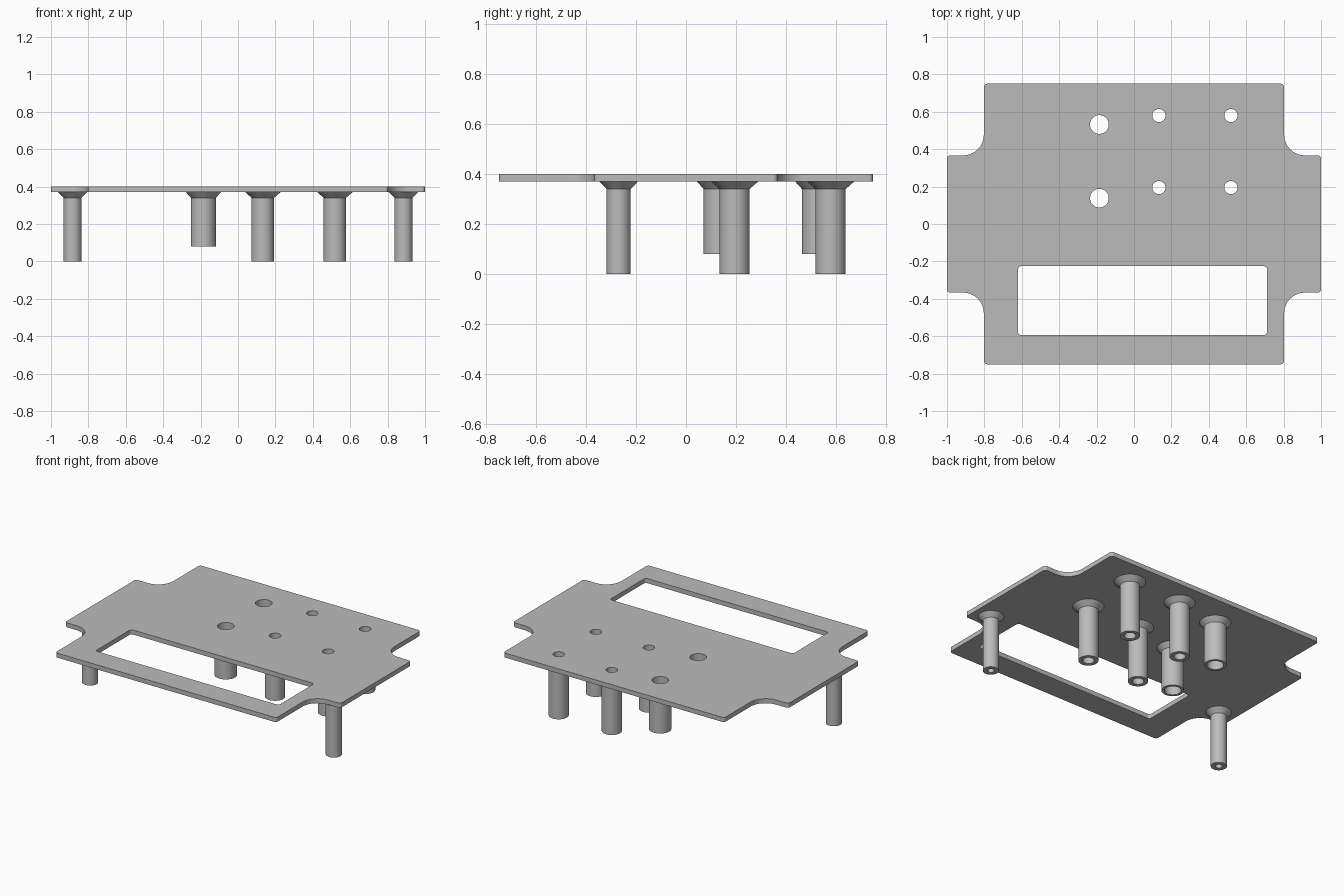
import bpy, bmesh, math
from mathutils import Vector

if "Cube" in bpy.data.objects:
    bpy.data.objects.remove(bpy.data.objects["Cube"])

Z_UNDER, Z_TOP = 0.37, 0.40
gray = bpy.data.materials.new("plain gray")
gray.diffuse_color = (0.5, 0.5, 0.5, 1)
gray.use_nodes = True
gray.node_tree.nodes["Principled BSDF"].inputs["Base Color"].default_value = gray.diffuse_color


def finish(ob):
    ob.data.materials.clear()
    ob.data.materials.append(gray)
    bpy.ops.object.select_all(action='DESELECT')
    ob.select_set(True)
    bpy.context.view_layer.objects.active = ob
    bpy.ops.object.shade_smooth_by_angle(angle=math.radians(30))


def rounded(corners, steps=12):
    """Polygon of (x, y, radius) corners with every corner filleted."""
    out, n = [], len(corners)
    for i, (x, y, r) in enumerate(corners):
        p = Vector((x, y))
        a = (Vector(corners[i - 1][:2]) - p).normalized()
        b = (Vector(corners[(i + 1) % n][:2]) - p).normalized()
        c = p + (a + b) * r                       # arc centre, right angles
        for k in range(steps + 1):
            t = k / steps * math.pi / 2
            out.append(c - b * r * math.cos(t) - a * r * math.sin(t))
    return out


def circle(x, y, r, n=48):
    return [Vector((x + r * math.cos(2 * math.pi * i / n),
                    y + r * math.sin(2 * math.pi * i / n))) for i in range(n)]


# Posts: name, x, y, shaft radius, hole radius, flare radius, bottom z, through hole
posts = []
for y in (0.195, 0.58):
    posts.append(("wide_post", -0.185, y, 0.067, 0.05, 0.094, 0.08, True))
    for x in (0.133, 0.518):
        posts.append(("screw_post", x, y, 0.06, 0.035, 0.094, 0.0, True))
posts[0] = ("wide_post", -0.185, 0.138) + posts[0][3:]
posts[3] = ("wide_post", -0.185, 0.532) + posts[3][3:]
for x in (-0.885, 0.885):
    posts.append(("side_post", x, -0.27, 0.048, 0.02, 0.077, 0.0, False))

# Plate: outline with side tabs and filleted inner corners
R, F = 0.018, 0.11
W, T, H = 0.803, 0.367, 0.75
outline = rounded([(W, -H, R), (W, -T, F), (1, -T, R), (1, T, R), (W, T, F), (W, H, R),
                   (-W, H, R), (-W, T, F), (-1, T, R), (-1, -T, R), (-W, -T, F), (-W, -H, R)])
window = rounded([(-0.62, -0.594, R), (0.711, -0.594, R), (0.711, -0.225, R), (-0.62, -0.225, R)])
loops = [outline, window] + [circle(p[1], p[2], p[4]) for p in posts if p[7]]

curve = bpy.data.curves.new("plate", 'CURVE')
curve.dimensions = '2D'
curve.fill_mode = 'BOTH'
curve.extrude = (Z_TOP - Z_UNDER) / 2
for pts in loops:
    s = curve.splines.new('POLY')
    s.points.add(len(pts) - 1)
    for q, v in zip(s.points, pts):
        q.co = (v.x, v.y, 0, 1)
    s.use_cyclic_u = True
plate = bpy.data.objects.new("plate", curve)
plate.location.z = (Z_TOP + Z_UNDER) / 2
bpy.context.collection.objects.link(plate)
plate.select_set(True)
bpy.context.view_layer.objects.active = plate
bpy.ops.object.convert(target='MESH')
plate = bpy.context.view_layer.objects.active
bm = bmesh.new()
bm.from_mesh(plate.data)
bmesh.ops.remove_doubles(bm, verts=bm.verts, dist=1e-5)
bmesh.ops.recalc_face_normals(bm, faces=bm.faces)
bm.to_mesh(plate.data)
bm.free()
finish(plate)

# Hollow posts: turned profile of bore, foot, shaft and flare
N = 48
for name, x, y, r, hole, flare, z0, through in posts:
    profile = [(hole, Z_UNDER), (hole, z0), (r, z0), (r, 0.34), (flare, Z_UNDER)]
    bm = bmesh.new()
    rings = [[bm.verts.new((v.x, v.y, z)) for v in circle(0, 0, rad, N)] for rad, z in profile]
    for lo, hi in zip(rings, rings[1:]):
        for i in range(N):
            j = (i + 1) % N
            bm.faces.new((lo[i], lo[j], hi[j], hi[i]))
    bmesh.ops.recalc_face_normals(bm, faces=bm.faces)
    # an open shell may come out inverted: the foot must face down
    foot = min(bm.faces, key=lambda f: f.calc_center_median().z)
    if foot.normal.z > 0:
        bmesh.ops.reverse_faces(bm, faces=bm.faces)
    me = bpy.data.meshes.new(name)
    bm.to_mesh(me)
    bm.free()
    ob = bpy.data.objects.new(name, me)
    ob.location = (x, y, 0)
    bpy.context.collection.objects.link(ob)
    finish(ob)
